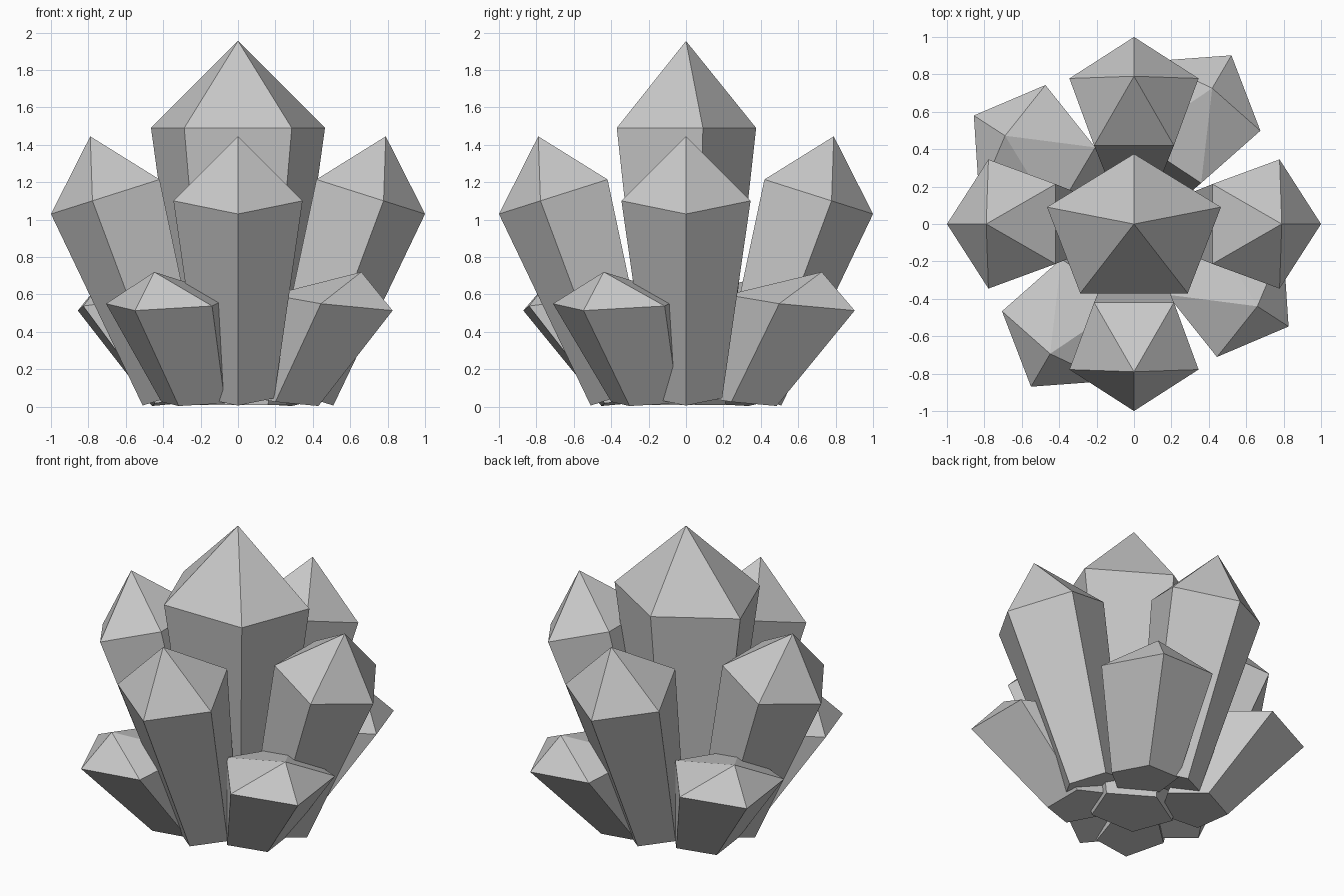
import bpy
import bmesh
from math import cos, sin, radians
from mathutils import Vector, Matrix

cube = bpy.data.objects.get("Cube")
if cube:
    bpy.data.objects.remove(cube, do_unlink=True)

SIDES = 5

# One plain grey stone colour
stone = bpy.data.materials.new("grey_stone")
stone.use_nodes = True
grey = (0.58, 0.58, 0.58, 1)
stone.diffuse_color = grey
stone.node_tree.nodes["Principled BSDF"].inputs["Base Color"].default_value = grey


def crystal(name, base, shoulder, apex, out, across, taper, phase=0, place=Matrix()):
    """Five-sided shaft widening from base to shoulder, capped by a pyramid."""
    bm = bmesh.new()

    def ring(centre, scale):
        verts = []
        for i in range(SIDES):
            a = radians(phase) + radians(360) * i / SIDES
            offset = Vector(out) * cos(a) + Vector(across) * sin(a)
            verts.append(bm.verts.new(Vector(centre) + offset * scale))
        return verts

    low, high = ring(base, taper), ring(shoulder, 1)
    tip = bm.verts.new(apex)
    bm.faces.new(low)
    for i in range(SIDES):
        j = (i + 1) % SIDES
        bm.faces.new((low[i], low[j], high[j], high[i]))
        bm.faces.new((high[i], high[j], tip))
    bm.transform(place)
    bmesh.ops.recalc_face_normals(bm, faces=bm.faces)
    mesh = bpy.data.meshes.new(name)
    bm.to_mesh(mesh)
    bm.free()
    mesh.materials.append(stone)
    obj = bpy.data.objects.new(name, mesh)
    bpy.context.collection.objects.link(obj)
    return obj


# Tall upright crystal in the middle
crystal("centre_crystal", (0, -0.02, 0.01), (0, -0.037, 1.49), (0, 0, 1.955),
        out=(0, 0.412, 0), across=(0.489, 0, 0), taper=0.56)

# Four leaning crystals on the main axes, four short ones between them
squash = Matrix.Translation((-0.015, 0.016, 0)) @ Matrix.Diagonal((0.95, 1, 1, 1))
large_names = ("left", "back", "right", "front")
small_names = ("front_left", "back_left", "back_right", "front_right")
for i in range(4):
    turn = Matrix.Rotation(radians(90 * i), 4, "Z")
    crystal(large_names[i] + "_crystal", (0.33, 0, 0.063), (0.679, 0, 1.132),
            (0.79, 0, 1.445), out=(0.321, 0, -0.102), across=(0, 0.363, 0),
            taper=0.56, place=turn)
    crystal(small_names[i] + "_short_crystal", (0.28, -0.2, 0.03),
            (0.572, -0.368, 0.558), (0.71, -0.456, 0.72),
            out=(0.37, 0, -0.041), across=(0, 0.37, 0.018),
            taper=0.6, phase=-32, place=squash @ turn)
